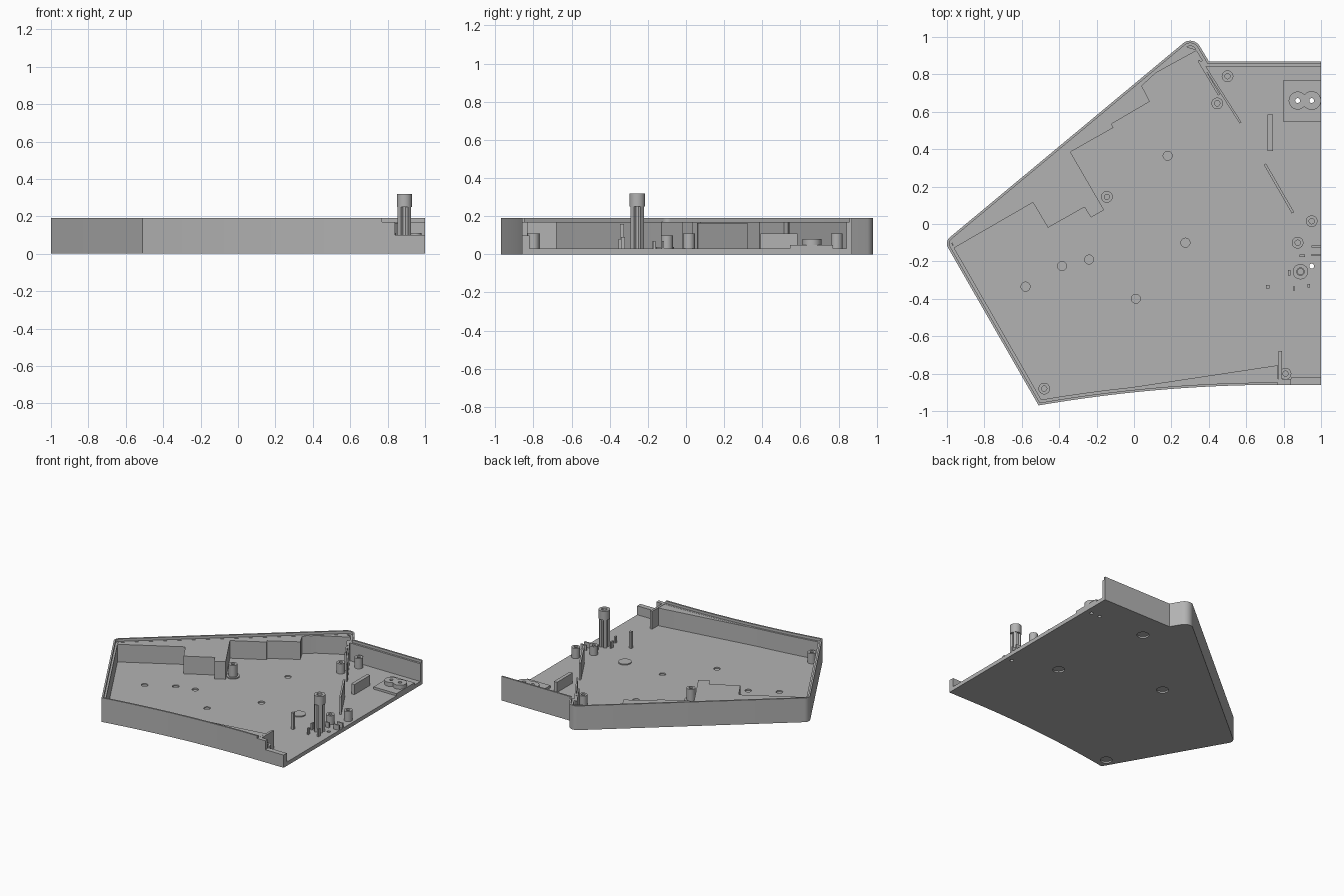
import bpy, bmesh, math
from mathutils import Vector

cube = bpy.data.objects.get("Cube")
if cube:
    bpy.data.objects.remove(cube, do_unlink=True)

grey = bpy.data.materials.new("plain grey")
grey.use_nodes = True
grey.diffuse_color = (0.45, 0.45, 0.45, 1)
grey.node_tree.nodes["Principled BSDF"].inputs["Base Color"].default_value = grey.diffuse_color

FLOOR, LEDGE, RIM = 0.03, 0.17, 0.19
BASE = FLOOR - 0.01
parts = []


def finish(name, bm):
    bmesh.ops.recalc_face_normals(bm, faces=bm.faces)
    mesh = bpy.data.meshes.new(name)
    bm.to_mesh(mesh)
    bm.free()
    mesh.materials.append(grey)
    obj = bpy.data.objects.new(name, mesh)
    bpy.context.collection.objects.link(obj)
    parts.append(obj)
    return obj


def prism(name, points, z0, z1):
    """Extrude a flat outline from z0 to z1."""
    bm = bmesh.new()
    face = bm.faces.new([bm.verts.new((x, y, z0)) for x, y in points])
    top = bmesh.ops.extrude_face_region(bm, geom=[face])["geom"]
    bmesh.ops.translate(bm, vec=(0, 0, z1 - z0),
                        verts=[v for v in top if isinstance(v, bmesh.types.BMVert)])
    return finish(name, bm)


def box(name, x0, x1, y0, y1, z0, z1):
    return prism(name, [(x0, y0), (x1, y0), (x1, y1), (x0, y1)], z0, z1)


def rib(name, a, b, thick, z1):
    a, b = Vector(a), Vector(b)
    d = (b - a).normalized() * thick / 2
    n = Vector((-d.y, d.x))
    return prism(name, [a + n, a - n, b - n, b + n], BASE, z1)


def circle(x, y, r, a0=0, a1=360, n=32):
    return [(x + r * math.cos(math.radians(a0 + (a1 - a0) * i / n)),
             y + r * math.sin(math.radians(a0 + (a1 - a0) * i / n))) for i in range(n)]


def tube(name, x, y, r, hole, z0, z1):
    """Round post with an open bore."""
    bm = bmesh.new()
    rings = [[bm.verts.new((px, py, z)) for px, py in circle(x, y, rad)]
             for rad, z in ((r, z0), (r, z1), (hole, z1), (hole, z0))]
    for k in range(4):
        p, q = rings[k], rings[(k + 1) % 4]
        for i in range(32):
            j = (i + 1) % 32
            bm.faces.new((p[i], p[j], q[j], q[i]))
    return finish(name, bm)


def inset(path, dist):
    """Offset an open path to its left with mitred corners."""
    pts = [Vector(p) for p in path]
    out = []
    for i, p in enumerate(pts):
        d0 = (p - pts[i - 1]).normalized() if i else (pts[1] - p).normalized()
        d1 = (pts[i + 1] - p).normalized() if i < len(pts) - 1 else d0
        n0, n1 = Vector((-d0.y, d0.x)), Vector((-d1.y, d1.x))
        m = (n0 + n1).normalized()
        out.append(p + m * dist / max(0.3, m.dot(n0)))
    return out


def drill(target, holes):
    """Cut round holes given as (x, y, radius, z0, z1)."""
    bm = bmesh.new()
    for x, y, r, z0, z1 in holes:
        low = [bm.verts.new((px, py, z0)) for px, py in circle(x, y, r)]
        high = [bm.verts.new((px, py, z1)) for px, py in circle(x, y, r)]
        bm.faces.new(low[::-1])
        bm.faces.new(high)
        for i in range(32):
            j = (i + 1) % 32
            bm.faces.new((low[i], low[j], high[j], high[i]))
    cutter = finish("hole_cutter", bm)
    cutter.hide_render = True
    mod = target.modifiers.new("holes", "BOOLEAN")
    mod.operation, mod.solver, mod.object = "DIFFERENCE", "EXACT", cutter
    bpy.context.view_layer.objects.active = target
    bpy.ops.object.modifier_apply(modifier=mod.name)
    parts.remove(cutter)
    bpy.data.objects.remove(cutter, do_unlink=True)


# Outer outline, running anticlockwise from the open side
front = [(x, -0.86 - 0.11 * ((0.77 - x) / 1.28) ** 2)
         for x in [-0.51 + 1.28 * i / 20 for i in range(21)]]
wall = ([(1, 0.87), (0.40, 0.87)] + circle(0.30, 0.92, 0.06, 30, 130, 12)
        + circle(-0.955, -0.105, 0.045, 130, 210, 12) + [(-0.994, -0.1275)] + front)

# Floor with screw recesses below, shallow dimples above and through holes
posts = [(0.50, 0.79, 0.11), (0.445, 0.645, 0.11), (-0.145, 0.145, 0.13), (-0.48, -0.88, 0.11),
         (0.81, -0.80, 0.11), (0.95, 0.015, 0.11), (0.875, -0.10, 0.10)]
recesses = [(0.467, 0.656), (0.61, -0.11), (-0.145, 0.145), (-0.48, -0.88)]
dimples = [(0.18, 0.365), (-0.58, -0.335), (-0.385, -0.225), (-0.24, -0.19),
           (0.01, -0.40), (0.275, -0.10)]
through = [(0.875, 0.66), (0.95, 0.66), (0.95, -0.225)]
floor = prism("floor", wall + [(1, -0.86)], 0, FLOOR)
drill(floor, [(x, y, 0.043, -0.02, 0.012) for x, y in recesses]
      + [(x, y, 0.024, 0.02, 0.05) for x, y in dimples]
      + [(x, y, 0.013, -0.02, 0.06) for x, y in through])

# Outer wall with a stepped lip
prism("wall", wall + inset(wall, 0.028)[::-1], BASE, LEDGE)
prism("rim_lip", wall + inset(wall, 0.013)[::-1], LEDGE - 0.01, RIM)
box("front_wall_end", 0.77, 0.84, -0.86, -0.83, BASE, LEDGE)
box("front_wall_low", 0.84, 1, -0.86, -0.82, BASE, 0.10)

# Raised ledges inside the back-left and front walls
prism("stepped_ledge", [(-0.965, -0.13), (-0.54, 0.115), (-0.46, -0.02), (-0.265, 0.09),
                        (-0.23, 0.035), (-0.16, 0.075), (-0.34, 0.385), (-0.11, 0.515),
                        (-0.12, 0.535), (0.085, 0.655), (0.03, 0.76), (0.34, 0.93),
                        (0.27, 0.95), (-0.975, -0.08)], BASE, LEDGE - 0.001)
prism("front_ledge", [(x, y + 0.01) for x, y in front] + [(0.77, -0.755), (-0.49, -0.945)],
      BASE, LEDGE - 0.001)

# Screw posts
for x, y, top in posts:
    tube("screw_post", x, y, 0.031, 0.014, BASE, top)
for x, y in recesses[1:3]:
    prism("recess_pad", circle(x, y, 0.047), BASE, FLOOR + 0.008)

# Upright ribs
rib("corner_rib", (0.36, 0.87), (0.57, 0.54), 0.012, LEDGE)
rib("corner_rib_short", (0.345, 0.875), (0.455, 0.69), 0.012, LEDGE)
rib("slanted_rib", (0.70, 0.32), (0.85, 0.06), 0.014, 0.165)
box("stop_block", 0.715, 0.743, 0.39, 0.585, BASE, 0.11)
box("front_bracket", 0.772, 0.79, -0.85, -0.68, BASE, LEDGE)
box("front_bracket_foot", 0.772, 0.84, -0.85, -0.835, BASE, LEDGE)

# Socket plate with two rings
plate = box("socket_plate", 0.80, 1, 0.545, 0.77, BASE, 0.048)
drill(plate, [(x, y, 0.013, 0, 0.1) for x, y in through[:2]])
for x, y in through[:2]:
    tube("socket_ring", x, y, 0.05 if x > 0.9 else 0.048, 0.013, 0.04, 0.08)

# Slotted tower with a cap
tube("tower_cap", 0.89, -0.255, 0.041, 0.02, 0.25, 0.32)
tube("tower_core", 0.89, -0.255, 0.026, 0.015, BASE, 0.26)
for i in range(4):
    a = math.radians(45 + 90 * i)
    c, s = math.cos(a), math.sin(a)
    rib("tower_fin", (0.89 + 0.02 * c, -0.255 + 0.02 * s),
        (0.89 + 0.038 * c, -0.255 + 0.038 * s), 0.026, 0.255)

# Small clips around the tower
for x, y, w, d, top in [(0.715, -0.335, 0.02, 0.02, 0.16), (0.855, -0.345, 0.012, 0.02, 0.08),
                        (0.935, -0.33, 0.014, 0.02, 0.09), (0.83, -0.26, 0.012, 0.03, 0.08),
                        (0.975, -0.12, 0.05, 0.01, 0.07), (0.975, -0.165, 0.05, 0.01, 0.07),
                        (0.90, -0.17, 0.03, 0.012, 0.07)]:
    box("clip", x - w / 2, x + w / 2, y - d / 2, y + d / 2, BASE, top)

# Smooth the round parts, keeping hard edges
bpy.ops.object.select_all(action="DESELECT")
for obj in parts:
    obj.select_set(True)
bpy.context.view_layer.objects.active = floor
bpy.ops.object.shade_smooth_by_angle(angle=math.radians(30))
